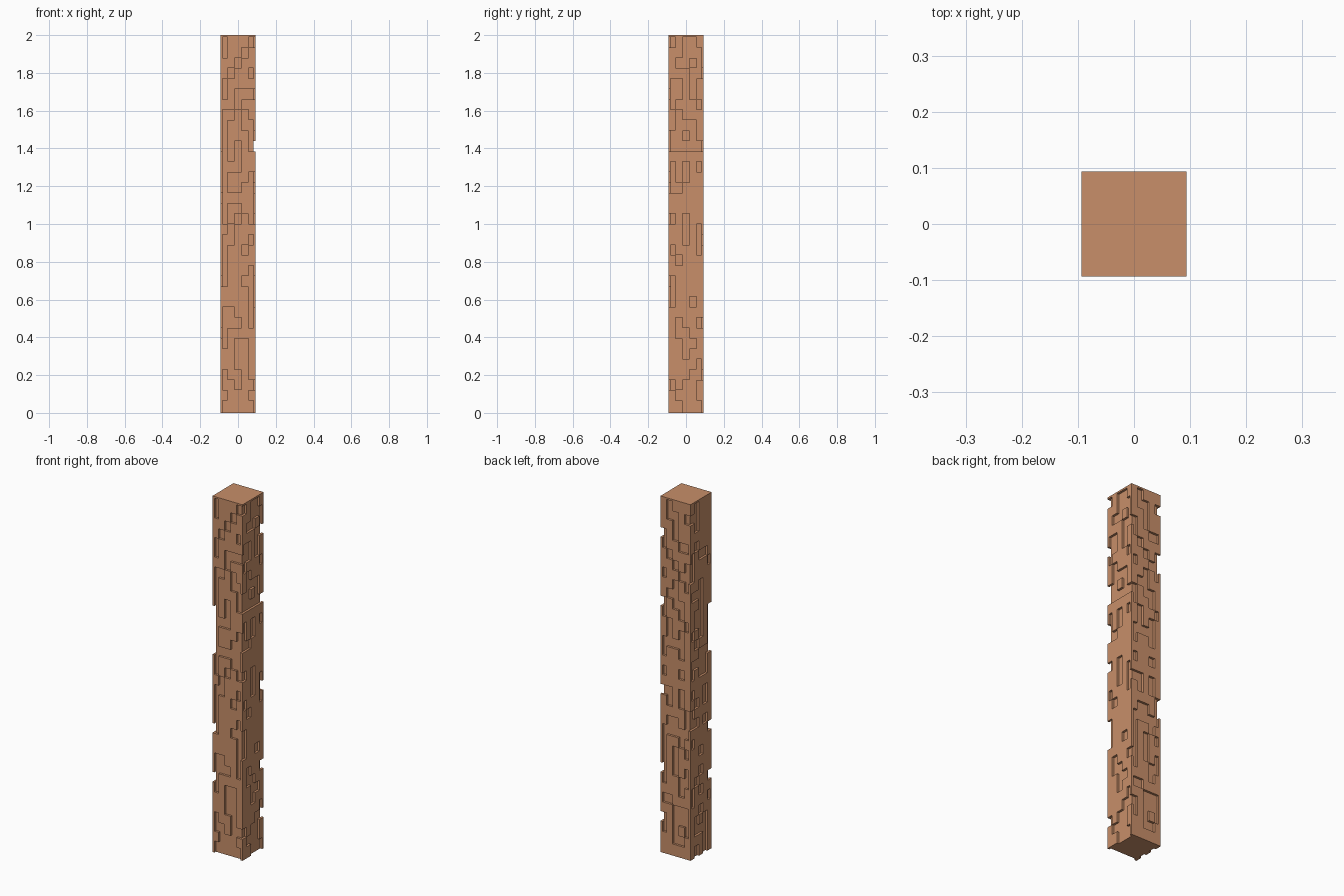
import bpy, bmesh, math, random

if "Cube" in bpy.data.objects:
    bpy.data.objects.remove(bpy.data.objects["Cube"])

random.seed(5)
OUT, CORE = 0.0935, 0.081          # raised panel face, recessed face
ROWS, COLS = 36, 5
xs = [-OUT, -CORE, -0.056, -0.0187, 0.0187, 0.056, CORE, OUT]
zs = [0.0] + [0.01 + 0.055 * k for k in range(ROWS + 1)] + [2.0]
N, H = len(xs) - 1, len(zs) - 1


# Panel pattern for one side: random cells with a little vertical clumping
def side_pattern():
    grid = [[False] * COLS for _ in range(ROWS)]
    for r in range(ROWS):
        for c in range(COLS):
            if r and random.random() < 0.12:
                grid[r][c] = grid[r - 1][c]
            else:
                grid[r][c] = random.random() < 0.55
    return grid


front, right, back, left = [side_pattern() for _ in range(4)]
# Known gaps along the front left edge
for r in range(ROWS):
    if r in (7, 12) or 20 <= r <= 24:
        front[r][0] = left[r][0] = False
    elif not (front[r][0] or left[r][0]):
        left[r][0] = True


# Is the cell (i, j) of layer k filled?
def solid(i, j, k):
    if not (0 <= i < N and 0 <= j < N and 0 <= k < H):
        return False
    if (0 < i < N - 1 and 0 < j < N - 1) or k == H - 1:
        return True                # core and top cap
    r = max(k - 1, 0)
    ci, cj = min(max(i - 1, 0), COLS - 1), min(max(j - 1, 0), COLS - 1)
    return ((j == 0 and front[r][ci]) or (j == N - 1 and back[r][ci]) or
            (i == 0 and left[r][cj]) or (i == N - 1 and right[r][cj]))


# Skin the filled cells
bm = bmesh.new()
cache = {}


def vert(p):
    if p not in cache:
        cache[p] = bm.verts.new((xs[p[0]], xs[p[1]], zs[p[2]]))
    return cache[p]


for i in range(N):
    for j in range(N):
        for k in range(H):
            if not solid(i, j, k):
                continue
            for axis in range(3):
                for s in (0, 1):
                    nb = [i, j, k]
                    nb[axis] += 1 if s else -1
                    if solid(*nb):
                        continue
                    u, v = (axis + 1) % 3, (axis + 2) % 3
                    quad = []
                    for du, dv in ((0, 0), (1, 0), (1, 1), (0, 1)):
                        p = [i, j, k]
                        p[axis] += s
                        p[u] += du
                        p[v] += dv
                        quad.append(vert(tuple(p)))
                    bm.faces.new(quad if s else quad[::-1])

mesh = bpy.data.meshes.new("panelled_pillar")
bm.to_mesh(mesh)
bm.free()
pillar = bpy.data.objects.new("panelled_pillar", mesh)
bpy.context.collection.objects.link(pillar)

clay = bpy.data.materials.new("clay_brown")
clay.diffuse_color = (0.58, 0.275, 0.143, 1)
clay.use_nodes = True
clay.node_tree.nodes["Principled BSDF"].inputs["Base Color"].default_value = clay.diffuse_color
mesh.materials.append(clay)
